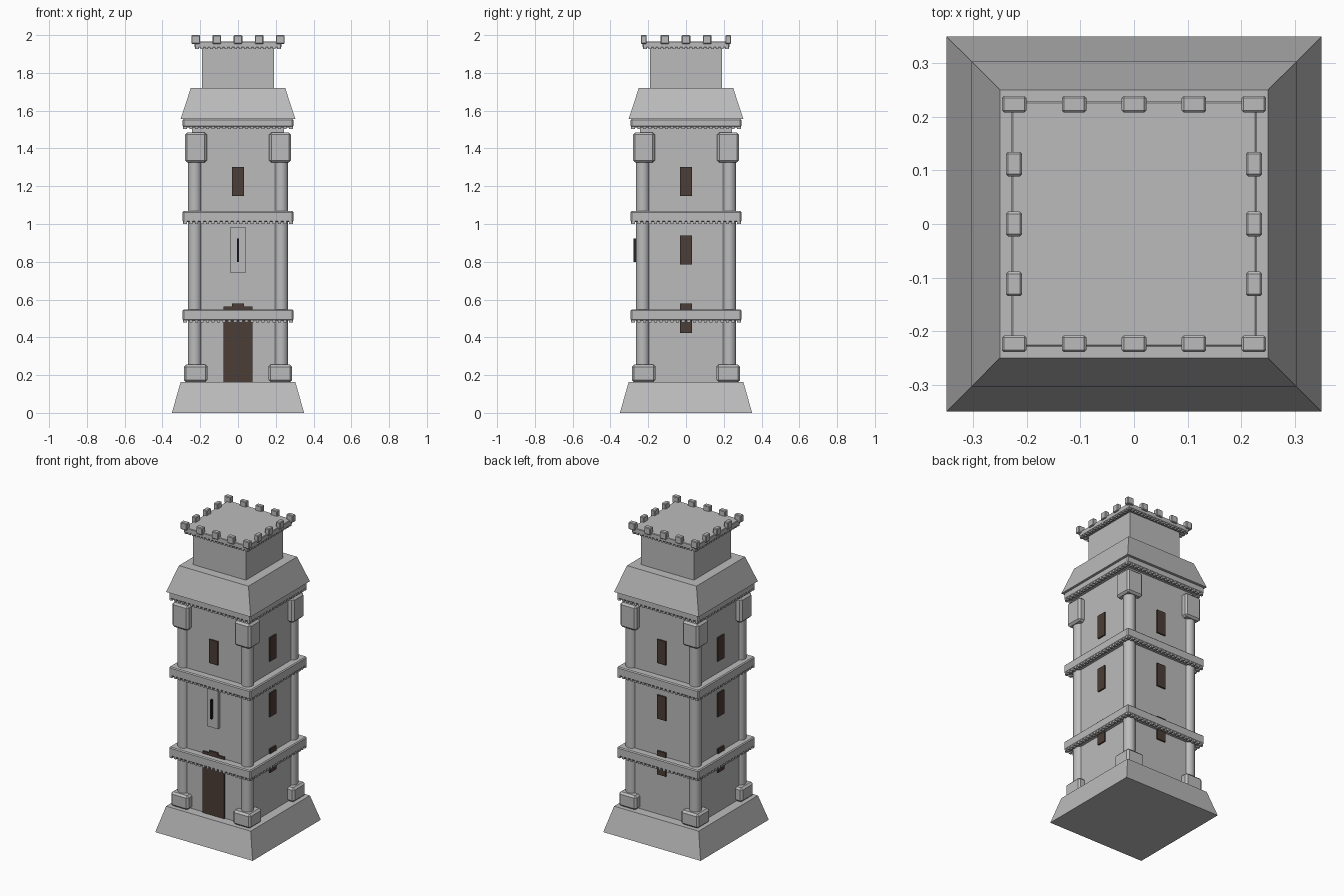
import bpy, bmesh, math
from mathutils import Matrix, Vector

if "Cube" in bpy.data.objects:
    bpy.data.objects.remove(bpy.data.objects["Cube"])


def material(name, rgb):
    m = bpy.data.materials.new(name)
    m.diffuse_color = (*rgb, 1)
    m.use_nodes = True
    m.node_tree.nodes["Principled BSDF"].inputs["Base Color"].default_value = m.diffuse_color
    return m


STONE = material("grey stone", (0.5, 0.5, 0.5))
WOOD = material("dark brown wood", (0.072, 0.047, 0.037))
DARK = material("slit black", (0.02, 0.018, 0.018))


def finish(name, bm, mat):
    bmesh.ops.recalc_face_normals(bm, faces=bm.faces[:])
    me = bpy.data.meshes.new(name)
    bm.to_mesh(me)
    bm.free()
    me.materials.append(mat)
    ob = bpy.data.objects.new(name, me)
    bpy.context.collection.objects.link(ob)
    return ob


def add_box(bm, center, size, turn=0):
    """Box placed at center, then turned about the tower axis."""
    mat = (Matrix.Rotation(turn, 4, 'Z') @ Matrix.Translation(center)
           @ Matrix.Diagonal((*size, 1)))
    bmesh.ops.create_cube(bm, size=1, matrix=mat)


def bevel(ob, width):
    mod = ob.modifiers.new("worn edges", 'BEVEL')
    mod.width = width
    mod.segments = 1


def frustum(name, z0, z1, half0, half1):
    """Square block whose sides lean from half0 to half1."""
    bm = bmesh.new()
    add_box(bm, (0, 0, (z0 + z1) / 2), (2, 2, z1 - z0))
    for v in bm.verts:
        h = half0 if v.co.z < (z0 + z1) / 2 else half1
        v.co.x *= h
        v.co.y *= h
    return finish(name, bm, STONE)


def corner_boxes(name, center, half, z0, z1, width):
    bm = bmesh.new()
    for sx in (-1, 1):
        for sy in (-1, 1):
            add_box(bm, (sx * center, sy * center, (z0 + z1) / 2),
                    (2 * half, 2 * half, z1 - z0))
    bevel(finish(name, bm, STONE), width)


def band(name, half, z0, z1, teeth, drop, width):
    """Moulding with a row of small teeth hanging below every side."""
    bevel(frustum(name, z0, z1, half, half), width)
    bm = bmesh.new()
    pitch = 2 * half / teeth
    for side in range(4):
        for i in range(teeth):
            x = -half + (i + 0.5) * pitch
            add_box(bm, (x, -half + 0.012, z0 - drop / 2 + 0.003),
                    (pitch * 0.55, 0.022, drop + 0.006), side * math.pi / 2)
    finish(name + "_teeth", bm, STONE)


# Main masses
WALL = 0.244
frustum("sloped_base", 0, 0.163, 0.35, 0.304)
frustum("tower_body", 0.16, 1.56, WALL, WALL)
frustum("sloped_roof", 1.555, 1.72, 0.304, 0.25)
frustum("upper_tower", 1.71, 1.94, 0.19, 0.19)

# Mouldings between the storeys and under the battlements
for label, z0, z1 in (("lower", 0.488, 0.547), ("middle", 1.01, 1.068),
                      ("upper", 1.512, 1.556)):
    band(label + "_band", 0.293, z0, z1, 20, 0.01, 0.006)
band("battlement_band", 0.229, 1.935, 1.967, 18, 0.009, 0.003)

# Round corner columns with block feet and heads
bm = bmesh.new()
for sx in (-1, 1):
    for sy in (-1, 1):
        bmesh.ops.create_cone(
            bm, cap_ends=True, segments=20, radius1=0.036, radius2=0.036,
            depth=1.25, matrix=Matrix.Translation((sx * 0.229, sy * 0.229, 0.8)))
columns = finish("corner_columns", bm, STONE)
for p in columns.data.polygons:
    p.use_smooth = abs(p.normal.z) < 0.5
corner_boxes("column_feet", 0.224, 0.063, 0.163, 0.255, 0.012)
corner_boxes("column_heads", 0.223, 0.058, 1.325, 1.485, 0.012)

# Battlements: five along front and back, three more on each side
bm = bmesh.new()
for s in (-1, 1):
    for i in range(-2, 3):
        add_box(bm, (i * 0.112, s * 0.224, 1.977), (0.046, 0.031, 0.046))
    for i in range(-1, 2):
        add_box(bm, (s * 0.224, i * 0.112, 1.977), (0.03, 0.046, 0.046))
bevel(finish("battlements", bm, STONE), 0.004)

# Windows on all four walls, the front middle one replaced by an arrow slit
bm = bmesh.new()
for side in range(4):
    for z in (0.501, 0.863, 1.224):
        if side == 0 and z == 0.863:
            continue
        add_box(bm, (0, -WALL - 0.0045, z), (0.063, 0.0095, 0.154),
                side * math.pi / 2)
finish("windows", bm, WOOD)

# Door
bm = bmesh.new()
add_box(bm, (0, -WALL - 0.0045, 0.363), (0.156, 0.0095, 0.4))
finish("door", bm, WOOD)

# Arrow slit in its stone panel
bm = bmesh.new()
add_box(bm, (0, -WALL - 0.008, 0.862), (0.08, 0.022, 0.245))
finish("slit_panel", bm, STONE)
bm = bmesh.new()
add_box(bm, (0, -0.27, 0.862), (0.011, 0.017, 0.124))
finish("arrow_slit", bm, DARK)
